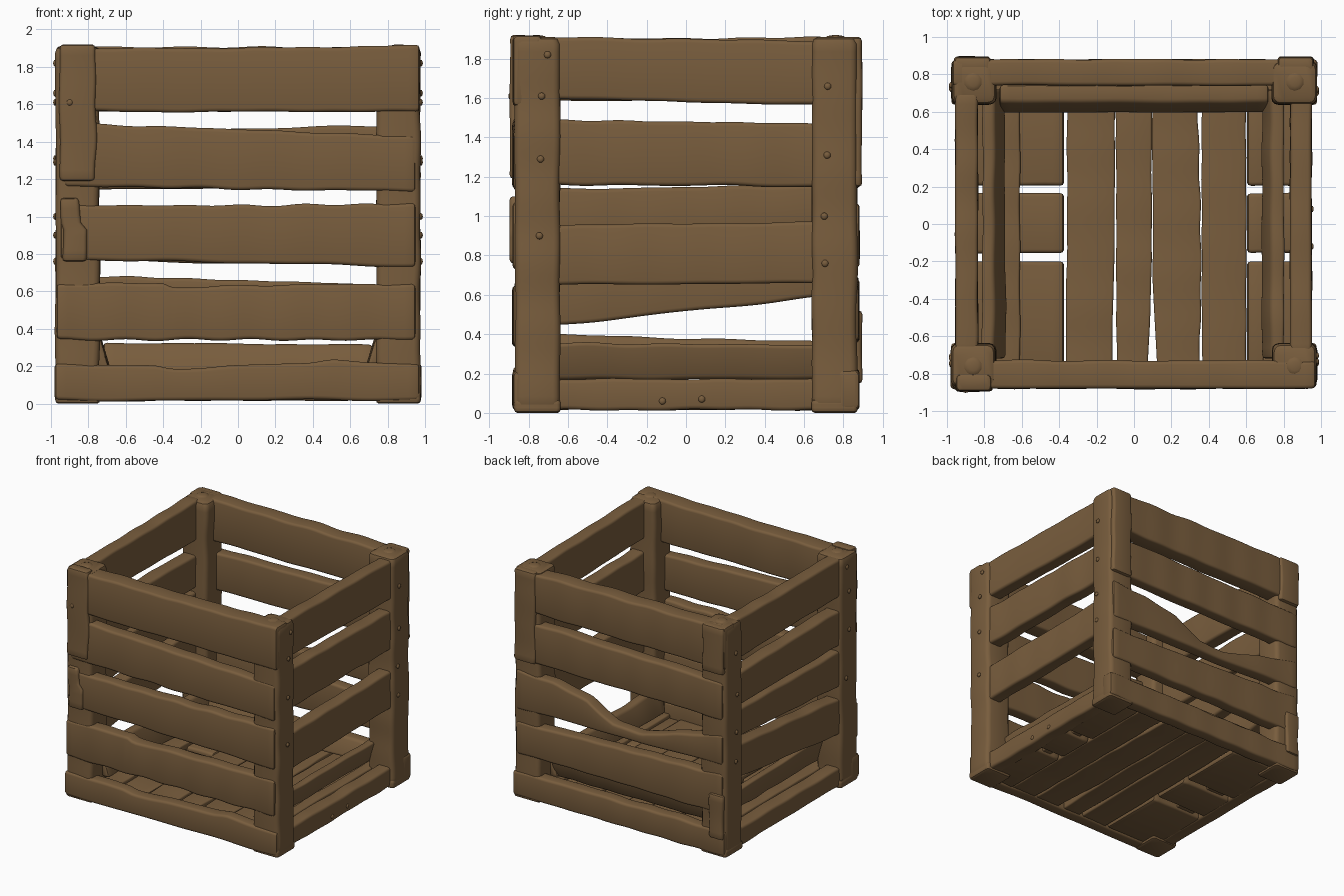
import bpy, bmesh, math, random
from mathutils import Vector

if "Cube" in bpy.data.objects:
    bpy.data.objects.remove(bpy.data.objects["Cube"])
random.seed(7)

wood = bpy.data.materials.new("worn brown wood")
wood.diffuse_color = (0.19, 0.11, 0.047, 1)
wood.use_nodes = True
wood.node_tree.nodes["Principled BSDF"].inputs["Base Color"].default_value = wood.diffuse_color

# axis orders: (length, width, depth)
FRONT, SIDE, FLOOR, POST, CROSS = (0, 2, 1), (1, 2, 0), (1, 0, 2), (2, 0, 1), (0, 1, 2)


def wobble(amp):
    """Smooth random waviness along a board."""
    w = [(random.uniform(3, 22), random.uniform(0, 6.3), random.uniform(.3, 1)) for _ in range(4)]
    return lambda s: amp * sum(a * math.sin(f * s + p) for f, p, a in w) / 2


def lerp_profile(pts, s):
    if s <= pts[0][0]:
        return pts[0][1:]
    for p, q in zip(pts, pts[1:]):
        if s <= q[0]:
            t = (s - p[0]) / (q[0] - p[0])
            return [p[i] + (q[i] - p[i]) * t for i in (1, 2)]
    return pts[-1][1:]


def finish(bm, name):
    bmesh.ops.recalc_face_normals(bm, faces=bm.faces)
    me = bpy.data.meshes.new(name)
    bm.to_mesh(me)
    bm.free()
    ob = bpy.data.objects.new(name, me)
    bpy.context.collection.objects.link(ob)
    me.materials.append(wood)
    bpy.ops.object.select_all(action='DESELECT')
    ob.select_set(True)
    bpy.context.view_layer.objects.active = ob
    bpy.ops.object.shade_smooth_by_angle(angle=math.radians(40))
    return ob


def board(name, axes, pts, d0, d1, lean=0, r=.02, amp=.005):
    """Loft a worn rounded board; pts = (position, low edge, high edge), depth d0..d1."""
    bm = bmesh.new()
    a, b = pts[0][0], pts[-1][0]
    lo_w, hi_w, d0_w, d1_w = [wobble(amp) for _ in range(4)]
    n = max(6, int((b - a) / .04))
    stations = [(a, r * .8), (a + r * .3, r * .25)]
    stations += [(a + r + (b - a - 2 * r) * i / n, 0) for i in range(n + 1)]
    stations += [(b - r * .3, r * .25), (b, r * .8)]
    rings = []
    for s, inset in stations:
        lo, hi = lerp_profile(pts, s)
        lo, hi = lo + lo_w(s) + inset, hi + hi_w(s) - inset
        e0, e1 = d0 + d0_w(s) * .7 + inset, d1 + d1_w(s) * .7 - inset
        mid, ring = (lo + hi) / 2, []
        rr = min(r, (hi - lo) * .4, (e1 - e0) * .4)
        corners = [(hi - rr, e1 - rr, 0), (lo + rr, e1 - rr, 90), (lo + rr, e0 + rr, 180), (hi - rr, e0 + rr, 270)]
        for cw, cd, ang in corners:
            for k in (0, 30, 60, 90):
                t = math.radians(ang + k)
                w, d = cw + rr * math.cos(t), cd + rr * math.sin(t)
                co = [0, 0, 0]
                co[axes[0]], co[axes[1]], co[axes[2]] = s, w, d + lean * (w - mid)
                ring.append(bm.verts.new(co))
        rings.append(ring)
    for p, q in zip(rings, rings[1:]):
        for i in range(len(p)):
            j = (i + 1) % len(p)
            bm.faces.new((p[i], p[j], q[j], q[i]))
    bm.faces.new(rings[0])
    bm.faces.new(rings[-1])
    return finish(bm, name)


def nail(name, loc, axis, r=.018, h=.6):
    """Flattened dome nail head."""
    bm = bmesh.new()
    bmesh.ops.create_uvsphere(bm, u_segments=10, v_segments=6, radius=r)
    for v in bm.verts:
        v.co[axis] *= h
        v.co += Vector(loc)
    finish(bm, name)


# corner posts with caps, feet and nails
for sx in (-1, 1):
    for sy in (-1, 1):
        x0, x1 = sorted((sx * .74, sx * .975))
        y0, y1 = sorted((sy * .64, sy * .87))
        board("corner_post", POST, [(0.01, x0, x1), (1.91, x0, x1)], y0, y1, r=.035)
        board("post_foot", POST, [(0, x0 - .003, x1 + .003), (.07, x0 - .003, x1 + .003)], y0 - .003, y1 + .003, r=.02, amp=.002)
        nail("cap_nail", (sx * .86, sy * .76, 1.908), 2, .05, .25)
        nail("foot_nail", (sx * .86, sy * .76, .008), 2, .05, .16)
        for z in ((1.82, 1.61, 1.29, .9) if sy < 0 else (1.66, 1.31, 1.0, .76)):
            nail("post_nail", (sx * .978, sy * random.uniform(.70, .75), z), 0)

# front slats
front = [
    [(-.95, 1.56, 1.90), (.0, 1.56, 1.90), (.97, 1.56, 1.915)],
    [(-.93, 1.16, 1.50), (-.1, 1.15, 1.47), (.95, 1.13, 1.43)],
    [(-.95, .77, 1.06), (.1, .75, 1.06), (.95, .73, 1.07)],
    [(-.97, .34, .64), (-.4, .34, .645), (-.35, .34, .62), (.2, .34, .635), (.95, .34, .64)],
    [(-.98, .015, .21), (-.45, .015, .205), (-.35, .015, .185), (.4, .02, .22), (.5, .02, .235), (.97, .015, .21)]]
for i, p in enumerate(front):
    board("front_slat", FRONT, p, -.88, -.73 if i == 0 else -.775)

# back slats, the third one broken along its top edge
back = [
    [(-.97, 1.56, 1.91), (.95, 1.57, 1.90)],
    [(-.95, 1.14, 1.45), (.95, 1.16, 1.49)],
    [(-.95, .77, 1.02), (-.5, .76, .92), (-.2, .75, .83), (.05, .75, .84), (.3, .75, .98), (.6, .75, 1.04), (.95, .74, 1.06)],
    [(-.95, .36, .69), (.95, .37, .63)],
    [(-.97, .015, .22), (.98, .015, .22)]]
for i, p in enumerate(back):
    board("back_slat", FRONT, p, .74 if i == 0 else .775, .88)

# right and left slats
right = [
    [(-.7, 1.60, 1.91), (0, 1.575, 1.90), (.7, 1.57, 1.89)],
    [(-.7, 1.16, 1.49), (.7, 1.15, 1.47)],
    [(-.7, .65, .95), (.7, .66, .975)],
    [(-.7, .015, .17), (.7, .015, .175)]]
left = [
    [(-.7, 1.59, 1.90), (.7, 1.58, 1.91)],
    [(-.7, 1.18, 1.48), (.7, 1.19, 1.46)],
    [(-.7, .84, 1.14), (.7, .93, 1.155)],
    [(-.7, .44, .74), (.7, .59, .87)],
    [(-.7, .015, .17), (.7, .015, .17)]]
for p in right:
    board("right_slat", SIDE, p, .835, .95)
for p in left:
    board("left_slat", SIDE, p, -.955, -.835)

# leaning inner skirting rails
board("inner_rail_right", SIDE, [(-.72, .17, .355), (.72, .17, .345)], .705, .78, lean=.3)
board("inner_rail_left", SIDE, [(-.72, .17, .40), (.72, .17, .36)], -.785, -.715, lean=-.3)
board("inner_rail_back", FRONT, [(-.72, .17, .325), (.72, .17, .315)], .62, .72, lean=.4)

# nailed plates over the posts on front and back
board("plate_front_tall", POST, [(1.19, -.955, -.76), (1.92, -.95, -.76)], -.895, -.80)
board("plate_front_small", POST, [(.76, -.94, -.81), (.93, -.94, -.81), (.94, -.95, -.84), (1.10, -.95, -.85)], -.895, -.80)
board("plate_back_tall", POST, [(1.15, .77, .96), (1.91, .77, .96)], .80, .895)
board("plate_back_short", POST, [(1.52, -.96, -.77), (1.91, -.96, -.77)], .80, .895)
board("plate_back_low", POST, [(.15, -.96, -.83), (.52, -.96, -.83)], .80, .895)
nail("plate_nail", (-.9, -.892, 1.61), 1)
for y, z in ((-.12, .06), (.08, .07)):
    nail("slat_nail", (.95, y, z), 0)

# floor: long planks in the middle, three short boards on each side
long_planks = [
    [(-.8, -.365, -.12), (-.2, -.36, -.105), (.8, -.355, -.1)],
    [(-.8, -.09, .075), (-.2, -.095, .095), (.8, -.1, .095)],
    [(-.8, .125, .35), (-.3, .1, .36), (.1, .1, .355), (.8, .1, .335)],
    [(-.8, .365, .6), (.8, .36, .6)]]
for p in long_planks:
    board("floor_plank", FLOOR, p, .03, .11, r=.012, amp=.004)
for lo, hi in ((-.78, -.20), (-.155, .165), (.205, .78)):
    board("floor_board_left", CROSS, [(-.88, lo, hi), (-.375, lo, hi)], .02, .10, r=.02, amp=.003)
    board("floor_board_right", CROSS, [(.605, lo, hi), (.88, lo, hi)], .02, .10, r=.02, amp=.003)
board("floor_runner_left", FLOOR, [(-.78, -.78, -.61), (.78, -.78, -.61)], .04, .13, r=.012, amp=.003)
board("floor_runner_right", FLOOR, [(-.78, .69, .78), (.78, .69, .78)], .04, .13, r=.012, amp=.003)
